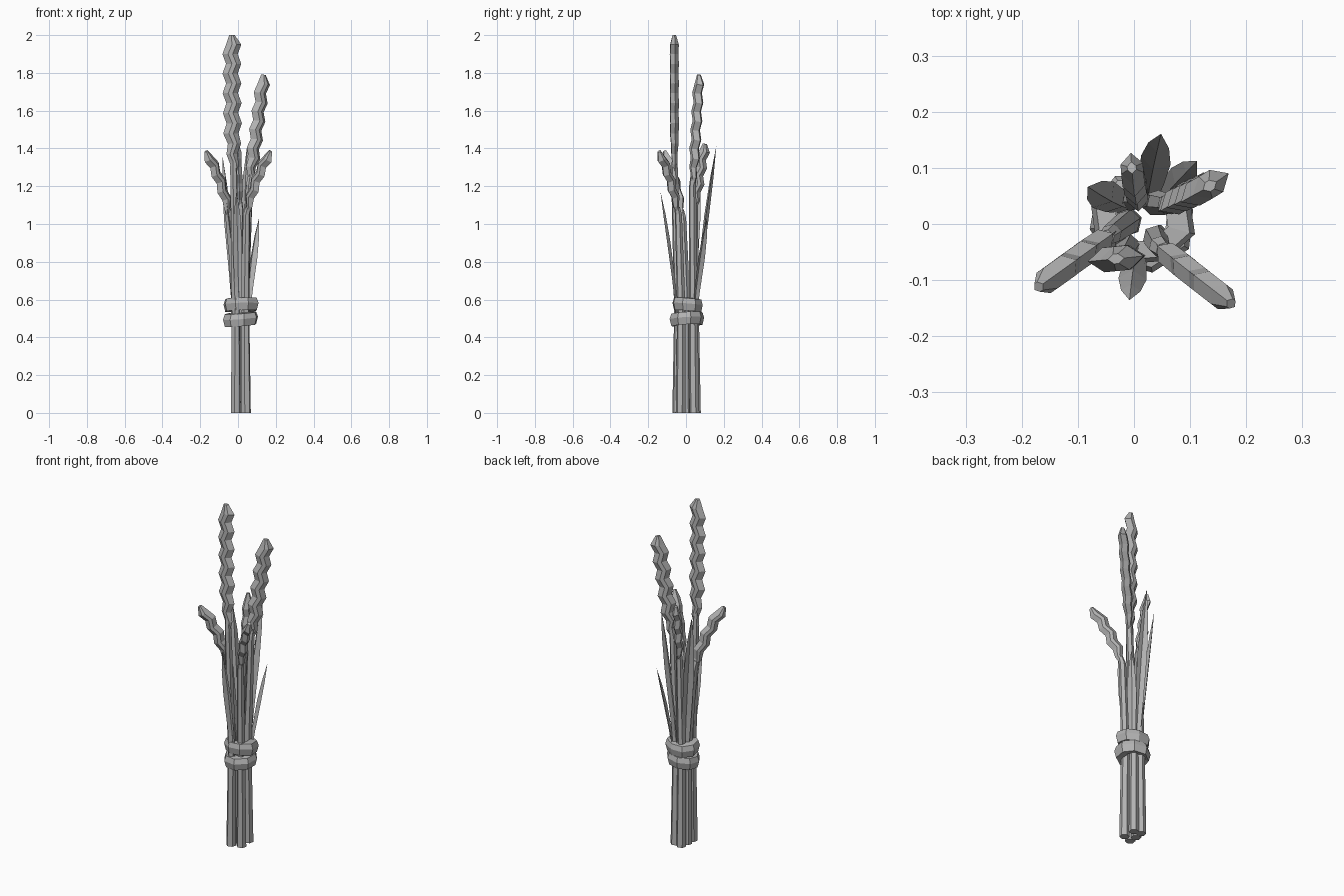
import bpy, bmesh, math, random
from mathutils import Vector

random.seed(4)
cube = bpy.data.objects.get("Cube")
if cube:
    bpy.data.objects.remove(cube)

straw = bpy.data.materials.new("straw grey")
straw.use_nodes = True
GREY = (0.45, 0.45, 0.45, 1)
straw.diffuse_color = GREY
straw.node_tree.nodes["Principled BSDF"].inputs["Base Color"].default_value = GREY


def finish(name, bm):
    bmesh.ops.recalc_face_normals(bm, faces=bm.faces)
    mesh = bpy.data.meshes.new(name)
    bm.to_mesh(mesh)
    bm.free()
    mesh.materials.append(straw)
    obj = bpy.data.objects.new(name, mesh)
    bpy.context.collection.objects.link(obj)
    return obj


def loft(name, centres, sections, azimuth, closed=False):
    """Skin 2D sections (across, thickness) set square to a path."""
    bm = bmesh.new()
    across0 = Vector((math.cos(azimuth), math.sin(azimuth), 0))
    rings = []
    for i, c in enumerate(centres):
        tangent = (centres[min(i + 1, len(centres) - 1)] - centres[max(i - 1, 0)]).normalized()
        across = (across0 - tangent * across0.dot(tangent)).normalized()
        normal = tangent.cross(across)
        rings.append([bm.verts.new(c + across * u + normal * v) for u, v in sections[i]])
    n = len(rings[0])
    for a, b in zip(rings, rings[1:]):
        for j in range(n):
            k = (j + 1) % n
            bm.faces.new((a[j], a[k], b[k], b[j]))
    bm.faces.new(rings[0])
    bm.faces.new(rings[-1])
    return finish(name, bm)


def bezier(a, b, c, t):
    return a * (1 - t) ** 2 + b * 2 * t * (1 - t) + c * t ** 2


def stem(name, points, r0, r1):
    hexagon = [(math.cos(k * math.pi / 3), math.sin(k * math.pi / 3)) for k in range(6)]
    sections = []
    for i in range(len(points)):
        r = r0 + (r1 - r0) * i / (len(points) - 1)
        sections.append([(r * u, r * v) for u, v in hexagon])
    loft(name, points, sections, 0.3)


def ear(name, a, b, c, half_width, thick, azimuth, teeth):
    """Flattened head of grain with staggered teeth on its two edges."""
    rings = teeth * 2 + 1
    centres, sections = [], []
    for i in range(rings):
        t = i / (rings - 1)
        centres.append(bezier(a, b, c, t))
        grow = min(1, 0.4 + 2.2 * t)
        right = half_width * grow * (1 if i % 2 else 0.62)
        left = half_width * grow * (0.62 if i % 2 else 1)
        h = thick * grow
        mid = half_width * 0.15 * (1 if i % 2 else -1)
        if i == rings - 1:
            right, left, h, mid = half_width * 0.3, half_width * 0.3, thick * 0.4, 0
        sections.append([(right, 0), (mid + right * 0.3, h), (mid - left * 0.3, h),
                         (-left, 0), (mid - left * 0.3, -h), (mid + right * 0.3, -h)])
    loft(name, centres, sections, azimuth)


def leaf(name, base, tip, width, bow):
    """Folded blade running from the tie to a sharp tip."""
    base, tip = Vector(base), Vector(tip)
    out = Vector((tip.x, tip.y, 0)).normalized()
    mid = (base + tip) / 2 - out * bow
    centres, sections = [], []
    for t, w in ((0, 0.6), (0.3, 0.85), (0.6, 1), (0.82, 0.7), (1, 0.02)):
        centres.append(bezier(base, mid, tip, t))
        s = width * w / 2
        sections.append([(s, s * 0.35), (0, -s * 0.3), (-s, s * 0.35), (0, -s * 0.05)])
    loft(name, centres, sections, math.atan2(out.y, out.x) - math.pi / 2)


# Stalks with their ears: foot, ear base, ear bend, ear tip, half width, thickness, azimuth, teeth
stalks = [
    ("tall", (-0.012, -0.046), (-0.022, -0.06, 1.26), (-0.035, -0.062, 1.65), (-0.032, -0.062, 2.0), 0.05, 0.022, 0.1, 7),
    ("second", (0.038, 0.044), (0.06, 0.035, 1.2), (0.1, 0.055, 1.5), (0.135, 0.068, 1.79), 0.047, 0.023, 0.55, 6),
    ("left_front", (-0.012, 0.004), (-0.04, -0.018, 1.03), (-0.085, -0.05, 1.24), (-0.17, -0.112, 1.385), 0.038, 0.022, 3.75, 4),
    ("right_front", (0.042, -0.028), (0.045, -0.04, 1.05), (0.085, -0.075, 1.24), (0.173, -0.142, 1.385), 0.038, 0.022, -0.66, 4),
    ("back", (-0.005, 0.052), (0.01, 0.045, 1.08), (0.0, 0.065, 1.26), (-0.004, 0.1, 1.425), 0.036, 0.02, 1.65, 4),
]
for name, foot, a, b, c, w, th, az, teeth in stalks:
    a, b, c = Vector(a), Vector(b), Vector(c)
    foot = Vector((foot[0], foot[1], 0))
    waist = Vector((foot.x * 0.9, foot.y * 0.88, 0.53))
    stem(name + "_stalk", [foot, waist, a, bezier(a, b, c, 0.1)], 0.027, 0.015)
    ear(name + "_ear", a, b, c, w, th, az, teeth)

# Blades fanning out of the tie
leaves = [
    ((0.025, 0.045, 0.5), (0.048, 0.16, 1.41), 0.055, 0.02),
    ((0.045, 0.04, 0.5), (0.112, 0.112, 1.035), 0.05, 0.02),
    ((-0.012, 0.03, 0.5), (-0.082, 0.066, 1.36), 0.06, 0.02),
    ((0.005, -0.045, 0.5), (-0.008, -0.135, 1.17), 0.05, 0.02),
    ((-0.01, -0.025, 0.5), (-0.075, -0.045, 1.2), 0.045, 0.025),
]
for i, args in enumerate(leaves):
    leaf(f"leaf_{i + 1}", *args)


# Two tilted wraps of the tie
def wrap(name, z, radius, tilt_x, tilt_y, turn):
    bm = bmesh.new()
    profile = [(0.5, -0.028), (0.9, -0.034), (1.0, 0.004), (0.9, 0.032), (0.5, 0.036)]
    sides, rings = 8, []
    for k in range(sides):
        ang = turn + k * math.tau / sides
        r = radius * random.uniform(0.92, 1.06)
        ring = []
        for f, h in profile:
            x, y = r * f * math.cos(ang), r * f * math.sin(ang) * 0.92
            ring.append(bm.verts.new((x + 0.012, y + 0.008, z + h + x * tilt_x + y * tilt_y)))
        rings.append(ring)
    n = len(profile)
    for k in range(sides):
        a, b = rings[k], rings[(k + 1) % sides]
        for j in range(n):
            bm.faces.new((a[j], a[(j + 1) % n], b[(j + 1) % n], b[j]))
    finish(name, bm)


wrap("lower_tie", 0.497, 0.1, 0.08, 0.06, 0.2)
wrap("upper_tie", 0.573, 0.096, 0.03, -0.08, 0.5)
